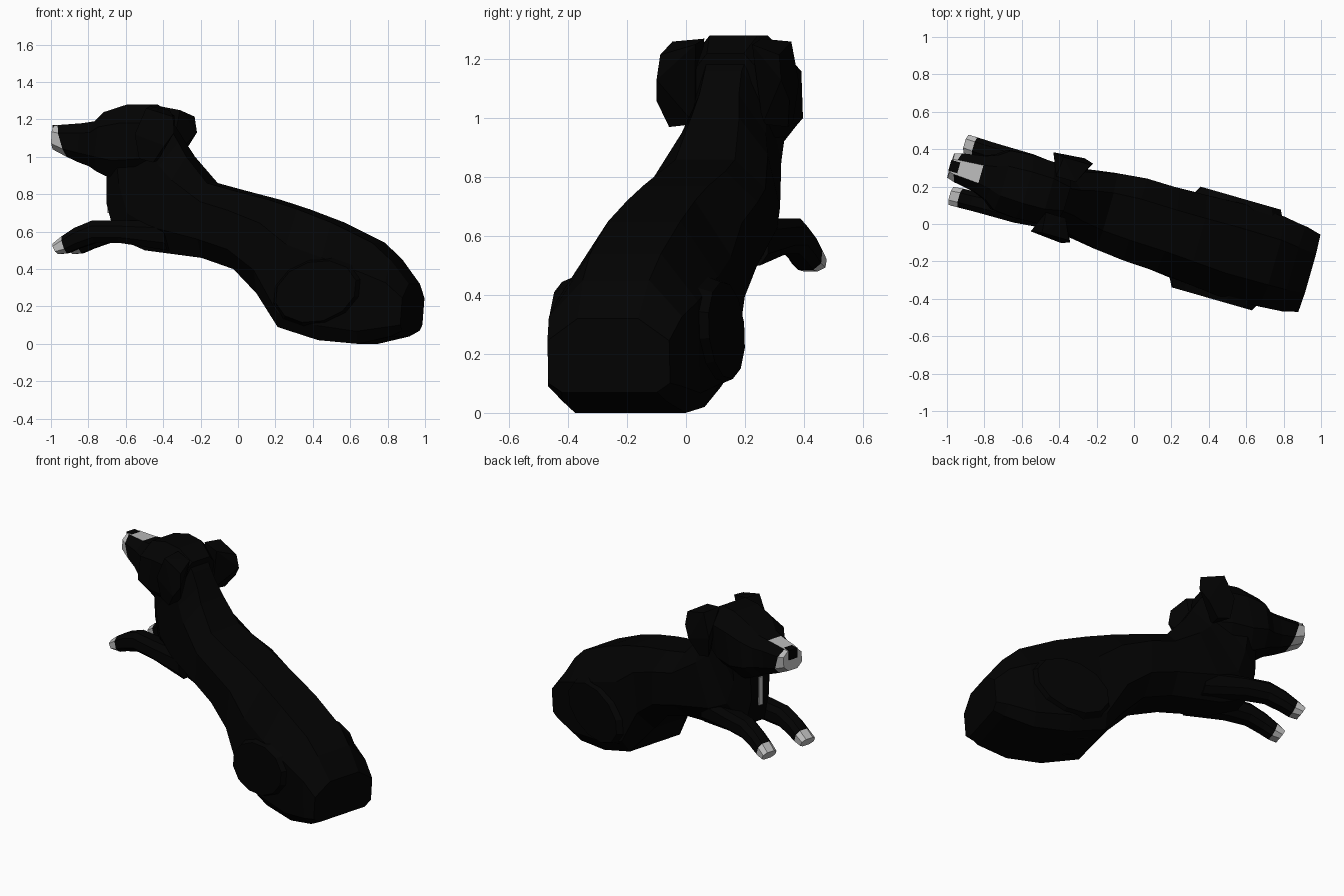
import bpy, bmesh, math
from mathutils import Matrix, Vector

if "Cube" in bpy.data.objects:
    bpy.data.objects.remove(bpy.data.objects["Cube"])

TURN = Matrix.Rotation(math.radians(-16), 4, 'Z')   # whole animal lies at an angle


def material(name, c):
    m = bpy.data.materials.new(name)
    m.diffuse_color = (c, c, c, 1)
    m.use_nodes = True
    m.node_tree.nodes["Principled BSDF"].inputs["Base Color"].default_value = m.diffuse_color
    return m


BLACK = material("black_fur", 0.0007)
WHITE = material("white_fur", 0.5)


def finish(name, bm, white_rule=None):
    bmesh.ops.recalc_face_normals(bm, faces=bm.faces)
    bm.normal_update()
    if white_rule:
        for f in bm.faces:
            if white_rule(f.calc_center_median(), f.normal):
                f.material_index = 1
    bm.transform(TURN)
    me = bpy.data.meshes.new(name)
    bm.to_mesh(me)
    bm.free()
    me.materials.append(BLACK)
    me.materials.append(WHITE)
    ob = bpy.data.objects.new(name, me)
    bpy.context.collection.objects.link(ob)
    return ob


ROUND = ((1, .5), (.5, 1), (-.5, 1), (-1, .5))
FLAT_BASE = ((1, .5), (.4, 1), (-.75, 1), (-1, .78))


def loft(name, stations, white_rule=None):
    """Eight-sided sections: (top u, top z, bottom u, bottom z, half width, side offset)."""
    bm = bmesh.new()
    rings = []
    for ut, zt, ub, zb, w, v0 in stations:
        top, bot = Vector((ut, v0, zt)), Vector((ub, v0, zb))
        mid, axis = (top + bot) / 2, (top - bot) / 2
        half = FLAT_BASE if ut > .3 else ROUND
        section = list(half) + [(c, -s) for c, s in reversed(half)]
        rings.append([bm.verts.new(mid + axis * c + Vector((0, s * w, 0)))
                      for c, s in section])
    for a, b in zip(rings, rings[1:]):
        for i in range(8):
            j = (i + 1) % 8
            bm.faces.new((a[i], a[j], b[j], b[i]))
    bm.faces.new(rings[0])
    bm.faces.new(rings[-1])
    return finish(name, bm, white_rule)


def hull(name, points):
    bm = bmesh.new()
    for p in points:
        bm.verts.new(p)
    res = bmesh.ops.convex_hull(bm, input=bm.verts)
    bmesh.ops.delete(bm, geom=[g for g in res["geom_interior"]
                               if isinstance(g, bmesh.types.BMVert)], context='VERTS')
    return finish(name, bm)


def box(name, centre, size, white=False):
    bm = bmesh.new()
    bmesh.ops.create_cube(bm, size=1, matrix=Matrix.Translation(centre)
                          @ Matrix.Diagonal((*size, 1)))
    return finish(name, bm, (lambda c, n: True) if white else None)


# Torso from rump to neck
loft("body", [
    (.98, .32, .96, .07, .215, .005),
    (.88, .45, .90, .04, .235, .005),
    (.78, .54, .72, .00, .25, .01),
    (.55, .65, .50, .02, .255, .01),
    (.36, .72, .27, .09, .24, .015),
    (.20, .77, .13, .27, .23, .02),
    (.00, .82, .00, .40, .228, .025),
    (-.15, .86, -.18, .46, .21, .025),
    (-.27, 1.0, -.50, .50, .17, .025),
    (-.32, 1.08, -.67, .57, .14, .025),
    (-.37, 1.16, -.72, .75, .13, .025),
    (-.42, 1.22, -.72, .90, .14, .03)])

# Head: white muzzle tip and bridge stripe
loft("head", [
    (-.38, 1.22, -.45, .92, .13, .03),
    (-.48, 1.28, -.55, .89, .17, .03),
    (-.60, 1.28, -.68, .88, .175, .03),
    (-.73, 1.24, -.77, .92, .165, .03),
    (-.79, 1.19, -.82, .95, .125, .03),
    (-.86, 1.18, -.88, .97, .10, .03),
    (-1.0, 1.17, -.95, 1.00, .08, .03),
    (-1.025, 1.165, -1.03, 1.04, .068, .03)],
    lambda c, n: c.x < -.965 or (c.x < -.87 and n.z > .9))
box("nose", (-1.008, .03, 1.14), (.05, .06, .063))

# White chest stripe
box("chest_stripe", (-.723, .025, .79), (.009, .03, .18), True)

for side, label in ((1, "left"), (-1, "right")):
    # Folded hanging ear
    hull("ear_" + label, [(u, .03 + side * v, z) for u, v, z in (
        (-.47, .10, 1.27), (-.36, .10, 1.25), (-.31, .21, 1.215), (-.46, .21, 1.26),
        (-.30, .22, 1.13), (-.35, .235, 1.06), (-.52, .22, 1.12),
        (-.50, .205, .99), (-.42, .21, .97), (-.42, .12, .98))])

    # Folded hind leg: a bevelled oval on the flank
    bm = bmesh.new()
    bmesh.ops.create_cone(bm, cap_ends=True, segments=12, depth=1, radius1=1, radius2=.7,
                          matrix=Matrix.Rotation(-side * math.pi / 2, 4, 'X'))
    bm.transform(Matrix.Translation((.51, .01 + side * .19, .28))
                 @ Matrix.Rotation(math.radians(-15), 4, 'Y')
                 @ Matrix.Diagonal((.33, .18, .23, 1)))
    finish("haunch_" + label, bm)

    # Front leg stretched forward with a white paw
    o = [.02 + side * k for k in (.11, .125, .135, .14, .142, .145)]
    loft("front_leg_" + label, [
        (-.38, .66, -.36, .50, .055, o[0]),
        (-.62, .66, -.62, .54, .065, o[1]),
        (-.77, .66, -.76, .54, .056, o[2]),
        (-.87, .62, -.85, .51, .052, o[3]),
        (-.94, .575, -.91, .485, .052, o[4]),
        (-.99, .535, -.96, .48, .05, o[5])],
        lambda c, n: c.x < -.935)
